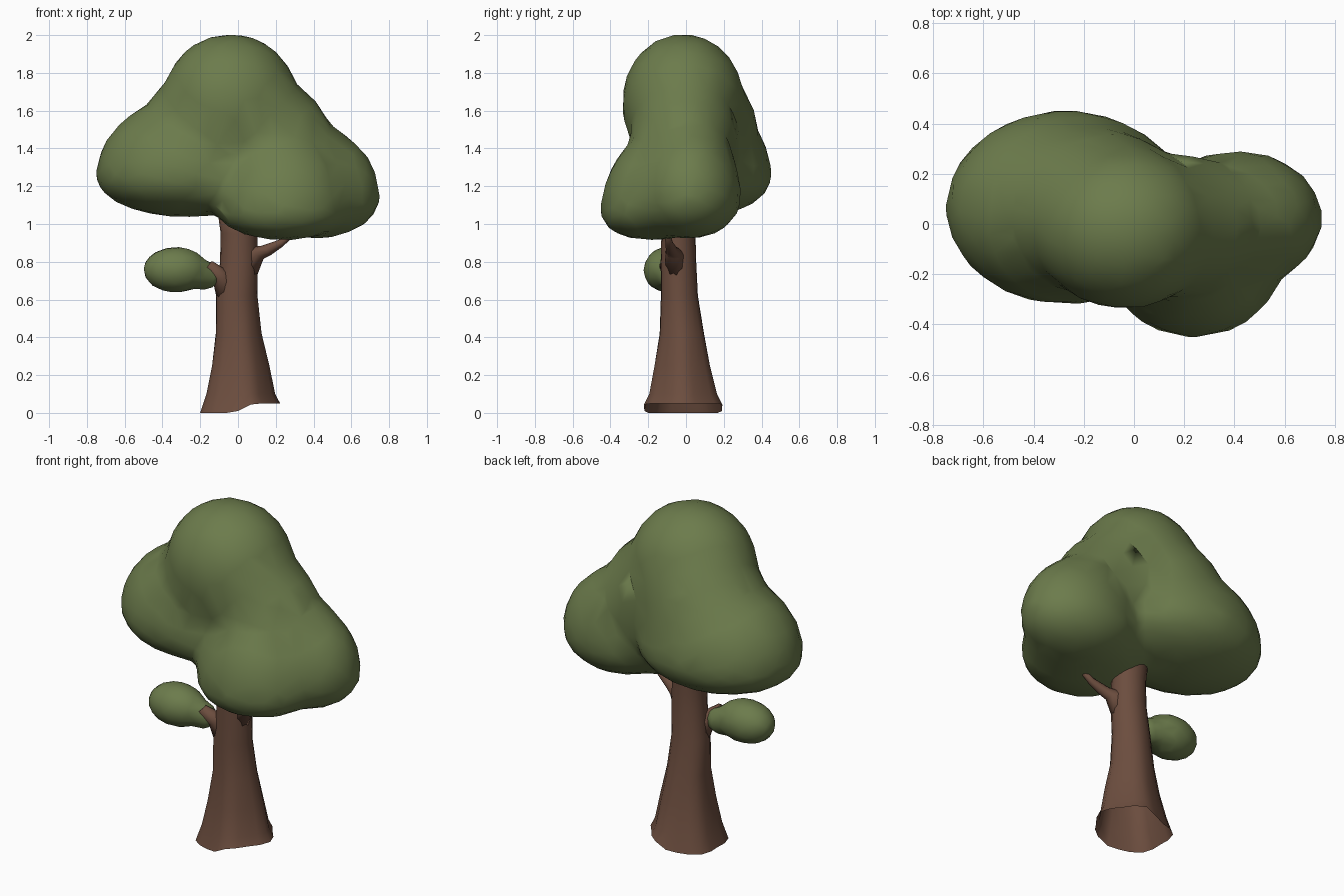
import bpy, bmesh, math
from mathutils import Vector

if "Cube" in bpy.data.objects:
    bpy.data.objects.remove(bpy.data.objects["Cube"])


def material(name, rgb):
    m = bpy.data.materials.new(name)
    m.diffuse_color = (*rgb, 1)
    m.use_nodes = True
    m.node_tree.nodes["Principled BSDF"].inputs["Base Color"].default_value = m.diffuse_color
    return m


LEAF = material("leaf green", (0.15, 0.2, 0.072))
BARK = material("bark brown", (0.15, 0.075, 0.049))


def finish(name, bm, mat):
    bmesh.ops.recalc_face_normals(bm, faces=bm.faces)
    for f in bm.faces:
        f.smooth = True
    me = bpy.data.meshes.new(name)
    bm.to_mesh(me)
    bm.free()
    me.materials.append(mat)
    ob = bpy.data.objects.new(name, me)
    bpy.context.collection.objects.link(ob)
    return ob


def blob(bm, c, rx, ry, up, down, shear=0.0):
    """Dome-shaped lobe: taller above its widest level than below."""
    vs = bmesh.ops.create_icosphere(bm, subdivisions=4, radius=1)["verts"]
    for v in vs:
        x, y, z = v.co
        v.co = Vector(c) + Vector((x * rx, y * ry, z * (up if z > 0 else down) + shear * y * ry))


def merge(ob, voxel, smooth, ratio):
    """Fuse overlapping lobes, soften the valleys and simplify."""
    r = ob.modifiers.new("merge", 'REMESH')
    r.mode = 'VOXEL'
    r.voxel_size = voxel
    r.use_smooth_shade = True
    s = ob.modifiers.new("soften", 'SMOOTH')
    s.factor = 0.5
    s.iterations = smooth
    d = ob.modifiers.new("simplify", 'DECIMATE')
    d.ratio = ratio


def tube(bm, rings, n=16, shape=None, bottom=True):
    """Rings of (centre, radius x, radius y, direction) skinned and capped."""
    loops = []
    for i, (c, rx, ry, d) in enumerate(rings):
        q = Vector((0, 0, 1)).rotation_difference(Vector(d))
        loop = []
        for k in range(n):
            a = 2 * math.pi * k / n
            s = shape(i, a) if shape else 1
            p = q @ Vector((rx * s * math.cos(a), ry * s * math.sin(a), 0))
            loop.append(bm.verts.new(Vector(c) + p))
        loops.append(loop)
    for a, b in zip(loops, loops[1:]):
        for k in range(n):
            bm.faces.new((a[k], a[(k + 1) % n], b[(k + 1) % n], b[k]))
    if bottom:
        bm.faces.new(loops[0][::-1])
    bm.faces.new(loops[-1])
    return loops


# canopy: left, front, right and top lobes with fillers between them
bm = bmesh.new()
blob(bm, (-0.27, 0.065, 1.25), 0.485, 0.39, 0.42, 0.215)
blob(bm, (0.24, -0.13, 1.08), 0.36, 0.325, 0.42, 0.165, 0.08)
blob(bm, (0.41, 0.02, 1.14), 0.345, 0.275, 0.37, 0.22)
blob(bm, (-0.04, -0.015, 1.65), 0.36, 0.325, 0.36, 0.42)
blob(bm, (-0.14, 0.05, 1.5), 0.37, 0.33, 0.33, 0.33)
blob(bm, (0.16, -0.01, 1.42), 0.34, 0.29, 0.35, 0.35)
blob(bm, (0.38, 0.02, 1.3), 0.26, 0.24, 0.25, 0.25)
canopy = finish("canopy", bm, LEAF)
merge(canopy, 0.03, 18, 0.08)

# small side foliage with a narrow neck
bm = bmesh.new()
blob(bm, (-0.33, -0.1, 0.757), 0.172, 0.125, 0.122, 0.12)
blob(bm, (-0.19, -0.08, 0.725), 0.1, 0.07, 0.085, 0.075)
merge(finish("side_foliage", bm, LEAF), 0.018, 5, 0.12)

# trunk: flared, fluted and hollow root end with one raised side
bm = bmesh.new()
U = (0, 0, 1)
rings = [((0.0, -0.015, 0.0), 0.213, 0.208, U),
         ((0.005, -0.015, 0.1), 0.183, 0.18, U),
         ((0.007, -0.02, 0.25), 0.153, 0.148, U),
         ((0.0, -0.022, 0.42), 0.122, 0.118, U),
         ((-0.008, -0.035, 0.62), 0.11, 0.098, U),
         ((0.005, -0.04, 0.8), 0.1, 0.094, U),
         ((0.005, -0.04, 0.95), 0.097, 0.09, U),
         ((0.005, -0.04, 1.12), 0.12, 0.1, U)]
flute = [0.06, 0.06, 0.05, 0.03, 0.01, 0, 0, 0]
loops = tube(bm, rings, 20, lambda i, a: 1 + flute[i] * (math.cos(5 * a) - 0.2), False)
for v in loops[0]:
    v.co.z = 0.05 * min(1, max(0, (v.co.x + 0.02) / 0.1))
finish("trunk", bm, BARK)

# right branch, reaching into the canopy
bm = bmesh.new()
tube(bm, [((0.03, -0.05, 0.75), 0.075, 0.06, (0.3, 0, 1)),
          ((0.085, -0.06, 0.845), 0.058, 0.05, (0.6, 0, 1)),
          ((0.15, -0.075, 0.86), 0.034, 0.032, (1, 0, 0.9)),
          ((0.23, -0.09, 0.9), 0.02, 0.02, (1, 0, 0.5)),
          ((0.31, -0.1, 0.97), 0.014, 0.014, (1, 0, 0.8))], 10)
finish("right_branch", bm, BARK)

# left broken stub beside the side foliage
bm = bmesh.new()
tube(bm, [((-0.04, -0.05, 0.62), 0.075, 0.06, (-0.4, -0.1, 1)),
          ((-0.09, -0.075, 0.72), 0.05, 0.048, (-0.7, -0.3, 1)),
          ((-0.155, -0.115, 0.785), 0.028, 0.028, (-0.8, -0.3, 1))], 10)
finish("left_stub", bm, BARK)
